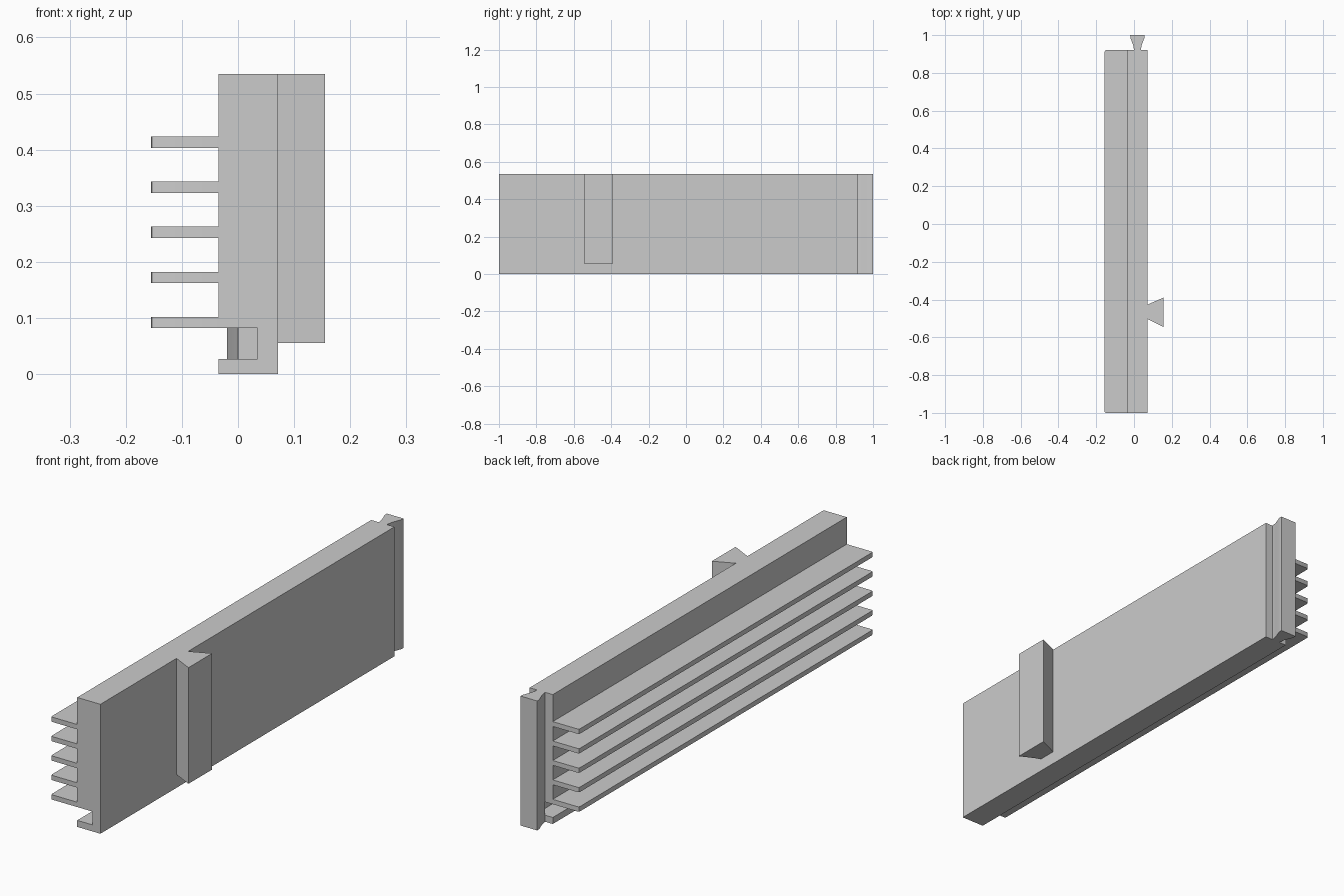
import bpy
import bmesh
from mathutils import Vector

cube = bpy.data.objects.get("Cube")
if cube:
    bpy.data.objects.remove(cube, do_unlink=True)

grey = bpy.data.materials.new("plain grey")
grey.use_nodes = True
colour = (0.6, 0.6, 0.6, 1)
grey.diffuse_color = colour
grey.node_tree.nodes["Principled BSDF"].inputs["Base Color"].default_value = colour

FRONT, BACK, TOP = -1.0, 0.92, 0.535
INNER, OUTER = -0.035, 0.071


def extrude_profile(name, points, offset, smooth=False):
    """Fill a closed outline and extrude it along an offset."""
    bm = bmesh.new()
    face = bm.faces.new([bm.verts.new(p) for p in points])
    result = bmesh.ops.extrude_face_region(bm, geom=[face], use_keep_orig=True)
    moved = [v for v in result["geom"] if isinstance(v, bmesh.types.BMVert)]
    bmesh.ops.translate(bm, verts=moved, vec=Vector(offset))
    bmesh.ops.recalc_face_normals(bm, faces=bm.faces)
    mesh = bpy.data.meshes.new(name)
    bm.to_mesh(mesh)
    bm.free()
    mesh.materials.append(grey)
    obj = bpy.data.objects.new(name, mesh)
    bpy.context.collection.objects.link(obj)
    if smooth:
        bpy.ops.object.select_all(action="DESELECT")
        obj.select_set(True)
        bpy.context.view_layer.objects.active = obj
        bpy.ops.object.shade_smooth_by_angle()
    return obj


# Main panel with a groove along its lower inner side
outline = [(INNER, 0), (OUTER, 0), (OUTER, TOP), (INNER, TOP),
           (INNER, 0.082), (0.035, 0.082), (0.035, 0.027), (INNER, 0.027)]
extrude_profile("panel", [(x, FRONT, z) for x, z in outline],
                (0, BACK - FRONT, 0))

# Five thin fins with slightly eased upright corners
r, ease = 0.006, 0.002
x0, x1 = -0.155, INNER
fin_outline = [(x0 + r, FRONT), (x1, FRONT), (x1, BACK), (x0 + r, BACK),
               (x0 + ease, BACK - ease), (x0, BACK - r),
               (x0, FRONT + r), (x0 + ease, FRONT + ease)]
for i in range(5):
    z = 0.082 + 0.0803 * i
    extrude_profile(f"fin_{i + 1}", [(x, y, z) for x, y in fin_outline],
                    (0, 0, 0.02), smooth=True)

# Dovetail rail on the outer side
rail = [(OUTER, -0.503), (0.155, -0.545), (0.155, -0.39), (OUTER, -0.427)]
extrude_profile("side_dovetail", [(x, y, 0.055) for x, y in rail],
                (0, 0, TOP - 0.055))

# Flared dovetail along the back end
half = [(0.018, BACK), (0.022, 0.945), (0.037, 0.985), (0.038, 1.0)]
flare = half + [(-w, y) for w, y in reversed(half)]
extrude_profile("back_dovetail", [(0.018 + w, y, 0) for w, y in flare],
                (0, 0, TOP), smooth=True)
